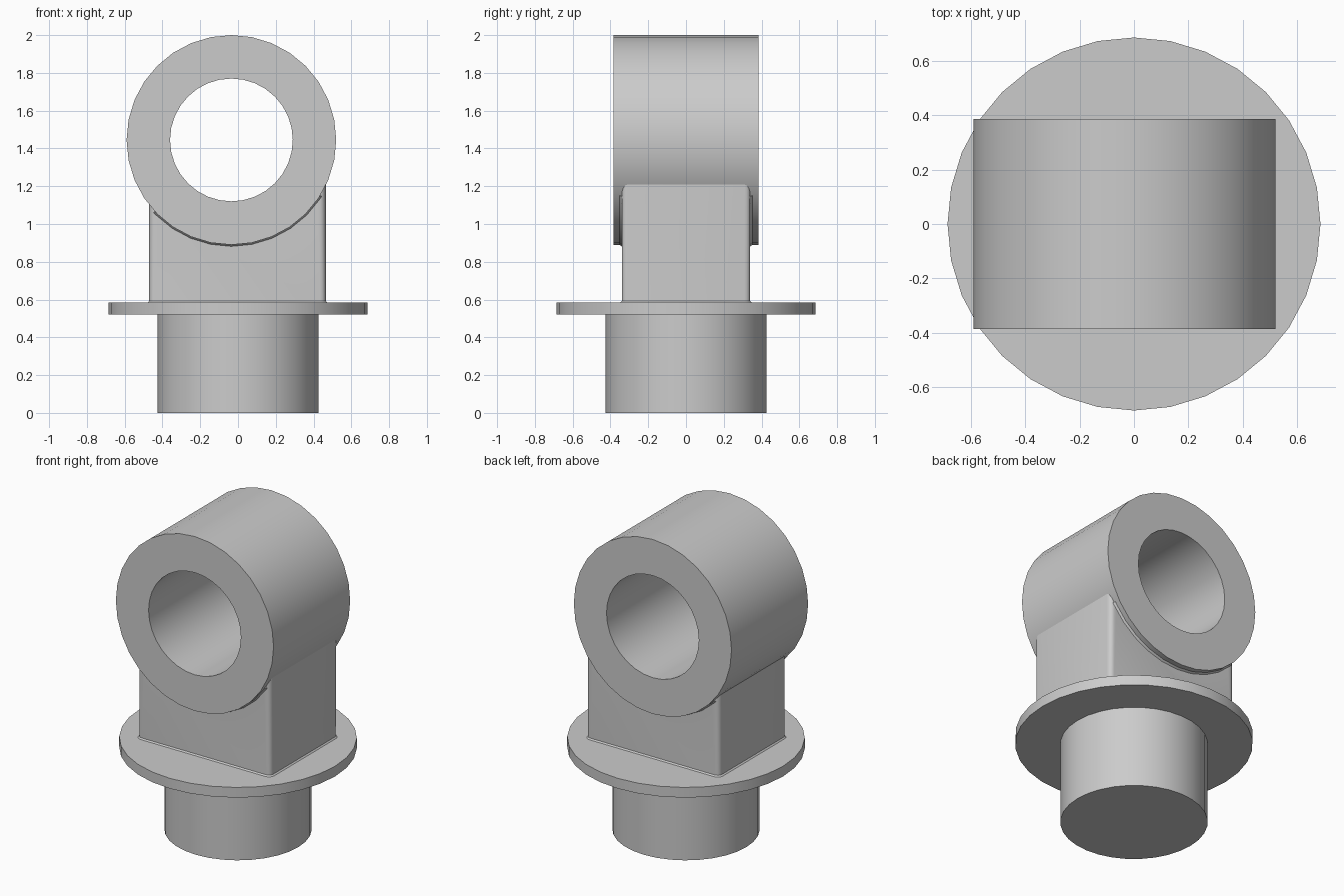
import bpy, bmesh
from math import sin, cos, radians, pi, tau
from mathutils import Matrix, Vector

cube = bpy.data.objects.get("Cube")
if cube:
    bpy.data.objects.remove(cube, do_unlink=True)

grey = bpy.data.materials.new("light grey")
grey.use_nodes = True
COLOUR = (0.6, 0.6, 0.6, 1)
grey.diffuse_color = COLOUR
grey.node_tree.nodes["Principled BSDF"].inputs["Base Color"].default_value = COLOUR

SEGMENTS = 32
EYE = Vector((-0.035, 0, 1.445))   # centre of the ring
EYE_R, HOLE_R, EYE_HALF = 0.555, 0.325, 0.385
ALONG_Y = Matrix.Translation(EYE) @ Matrix.Rotation(radians(90), 4, 'X')


def finish(name, bm, smooth=True):
    bmesh.ops.remove_doubles(bm, verts=bm.verts, dist=1e-5)
    bmesh.ops.recalc_face_normals(bm, faces=bm.faces)
    mesh = bpy.data.meshes.new(name)
    bm.to_mesh(mesh)
    bm.free()
    mesh.materials.append(grey)
    obj = bpy.data.objects.new(name, mesh)
    bpy.context.collection.objects.link(obj)
    bpy.ops.object.select_all(action='DESELECT')
    obj.select_set(True)
    bpy.context.view_layer.objects.active = obj
    if smooth:
        bpy.ops.object.shade_smooth_by_angle(angle=radians(30))
    return obj


def loft(bm, loops, closed=False, caps=False):
    """Join successive loops of points with quads."""
    rows = [[bm.verts.new(p) for p in loop] for loop in loops]
    pairs = list(zip(rows, rows[1:]))
    if closed:
        pairs.append((rows[-1], rows[0]))
    for a, b in pairs:
        for i in range(len(a)):
            j = (i + 1) % len(a)
            bm.faces.new((a[i], a[j], b[j], b[i]))
    if caps:
        bm.faces.new(rows[0])
        bm.faces.new(rows[-1])


def turned(name, profile, matrix=Matrix(), hollow=False):
    """Revolve (radius, height) points."""
    bm = bmesh.new()
    loops = [[matrix @ Vector((r * cos(tau * i / SEGMENTS), r * sin(tau * i / SEGMENTS), h))
              for i in range(SEGMENTS)] for r, h in profile]
    loft(bm, loops, closed=hollow, caps=not hollow)
    return finish(name, bm)


def rounded_rect(x0, x1, y, radius, z, steps=4):
    points = []
    corners = ((x1, y, 1, 1), (x0, y, -1, 1), (x0, -y, -1, -1), (x1, -y, 1, -1))
    for k, (cx, cy, sx, sy) in enumerate(corners):
        for s in range(steps + 1):
            a = (k + s / steps) * pi / 2
            points.append((cx - sx * radius + radius * cos(a),
                           cy - sy * radius + radius * sin(a), z))
    return points


# Stem and flange, turned as one piece
turned("stem_and_flange", [(0.425, 0), (0.425, 0.52), (0.685, 0.52), (0.685, 0.585)])

# Hollow ring lying along the y axis
turned("ring", [(HOLE_R, -EYE_HALF), (EYE_R, -EYE_HALF),
                (EYE_R, EYE_HALF), (HOLE_R, EYE_HALF)], ALONG_Y, hollow=True)

# Rounded block with a small flare at its foot, saddled under the ring
bm = bmesh.new()
loft(bm, [rounded_rect(-0.47 - f, 0.465 + f, 0.34 + f, 0.03 + f, z)
          for f, z in ((0.008, 0.58), (0.008, 0.585), (0, 0.593), (0, 1.3))], caps=True)
block = finish("neck_block", bm, smooth=False)
cutter = turned("saddle_cutter", [(EYE_R - 0.01, -0.6), (EYE_R - 0.01, 0.6)], ALONG_Y)
cutter.hide_render = True
saddle = block.modifiers.new("saddle", 'BOOLEAN')
saddle.operation, saddle.object, saddle.solver = 'DIFFERENCE', cutter, 'EXACT'
bpy.ops.object.select_all(action='DESELECT')
bpy.context.view_layer.objects.active = block
block.select_set(True)
bpy.ops.object.modifier_apply(modifier="saddle")
bpy.data.objects.remove(cutter, do_unlink=True)

# The saddle leaves scraps above the ring's middle; keep only the lower part
bm = bmesh.new()
bm.from_mesh(block.data)
scraps = [v for v in bm.verts if v.co.z > 1.25]
bmesh.ops.delete(bm, geom=scraps, context='VERTS')
bm.to_mesh(block.data)
bm.free()
bpy.ops.object.shade_smooth_by_angle(angle=radians(30))

# Thin fillets where the ring overhangs the front and back of the block
for name, side in (("front_fillet", -1), ("back_fillet", 1)):
    bm = bmesh.new()
    step = 360 / SEGMENTS
    angles = [-47] + [step * i for i in range(-4, 6)] + [58]
    loft(bm, [[EYE + Vector((r * sin(radians(a)), side * y, -r * cos(radians(a))))
               for r, y in ((0.545, 0.335), (0.545, 0.352), (0.555, 0.352), (0.567, 0.335))]
              for a in angles], caps=True)
    finish(name, bm)
